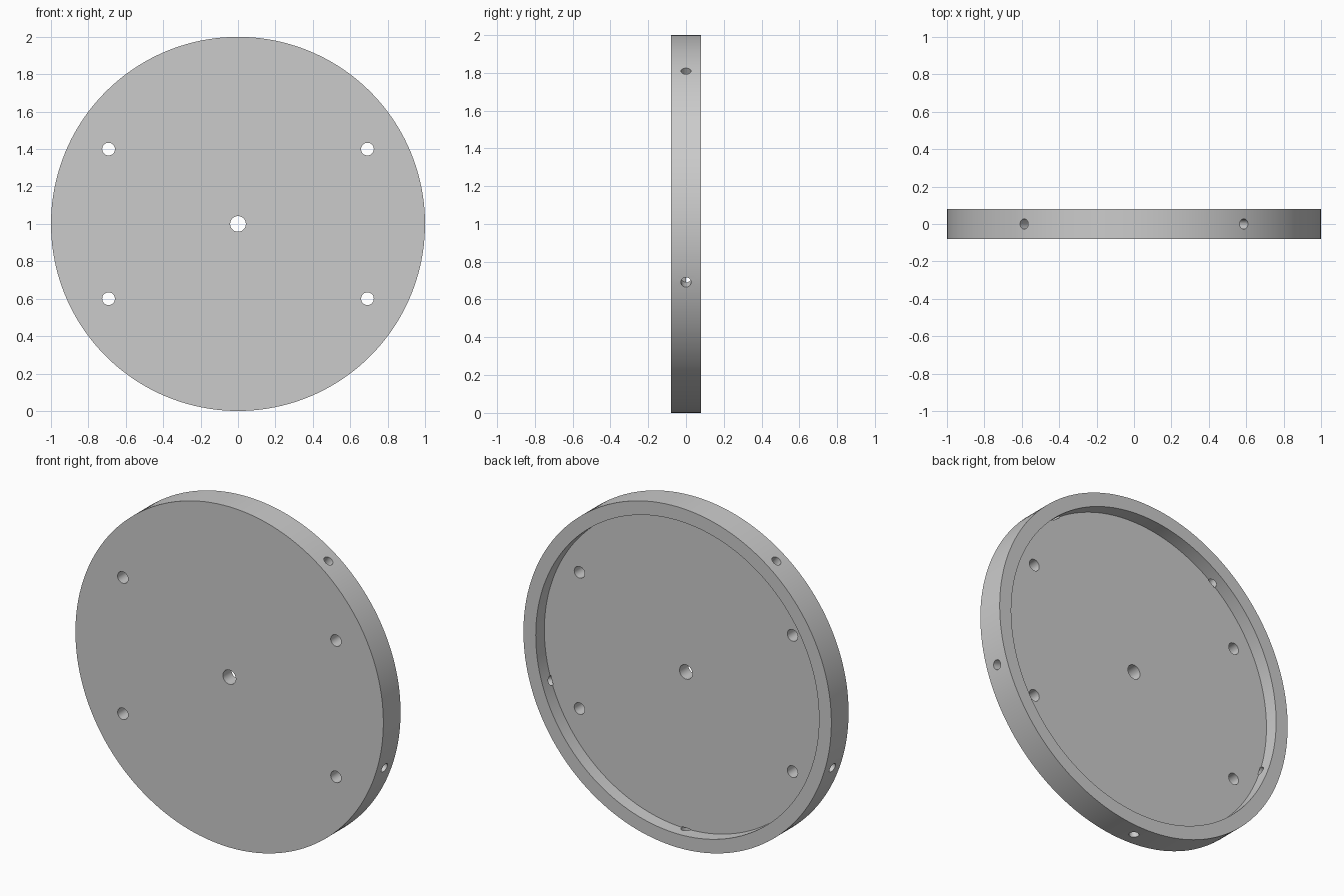
import bpy
import math
from mathutils import Vector

cube = bpy.data.objects.get("Cube")
if cube:
    bpy.data.objects.remove(cube, do_unlink=True)

RADIUS = 1.0
HALF_THICK = 0.08
RECESS_RADIUS = 0.92
CENTRE = Vector((0, 0, RADIUS))

grey = bpy.data.materials.new("plain grey")
grey.use_nodes = True
colour = (0.6, 0.6, 0.6, 1)
grey.diffuse_color = colour
grey.node_tree.nodes["Principled BSDF"].inputs["Base Color"].default_value = colour


def rod(name, start, end, radius, sides):
    """Cylinder running from start to end."""
    start, end = Vector(start), Vector(end)
    axis = end - start
    bpy.ops.mesh.primitive_cylinder_add(vertices=sides, radius=radius,
                                        depth=axis.length, location=(start + end) / 2)
    obj = bpy.context.object
    obj.name = name
    obj.rotation_euler = axis.to_track_quat("Z", "Y").to_euler()
    obj.data.materials.append(grey)
    return obj


def cut(target, cutter):
    """Subtract the cutter from the target, then discard it."""
    mod = target.modifiers.new("cut", "BOOLEAN")
    mod.operation = "DIFFERENCE"
    mod.solver = "EXACT"
    mod.object = cutter
    cutter.hide_render = True
    bpy.ops.object.select_all(action="DESELECT")
    bpy.context.view_layer.objects.active = target
    target.select_set(True)
    bpy.ops.object.modifier_apply(modifier=mod.name)
    bpy.data.objects.remove(cutter, do_unlink=True)


def along_y(x, z, y0, y1):
    return (x, y0, z), (x, y1, z)


# Round plate standing on its edge
plate = rod("round_plate", *along_y(0, RADIUS, -HALF_THICK, HALF_THICK), RADIUS, 160)

# Recess in the back, leaving a raised rim
cut(plate, rod("recess_cutter", *along_y(0, RADIUS, 0, 0.2), RECESS_RADIUS, 160))

# Central hole and four mounting holes
cut(plate, rod("centre_cutter", *along_y(0, RADIUS, -0.2, 0.2), 0.042, 32))
for sx in (-1, 1):
    for sz in (-1, 1):
        ends = along_y(sx * 0.692, RADIUS + sz * 0.4, -0.2, 0.2)
        cut(plate, rod("mount_cutter", *ends, 0.034, 32))

# Five evenly spaced radial holes through the rim
for i in range(5):
    angle = math.radians(-90 + 72 * i)
    out = Vector((math.cos(angle), 0, math.sin(angle)))
    cut(plate, rod("rim_cutter", CENTRE + out * 0.915, CENTRE + out * 1.1, 0.027, 32))

bpy.ops.object.select_all(action="DESELECT")
bpy.context.view_layer.objects.active = plate
plate.select_set(True)
bpy.ops.object.shade_smooth_by_angle(angle=math.radians(30))
